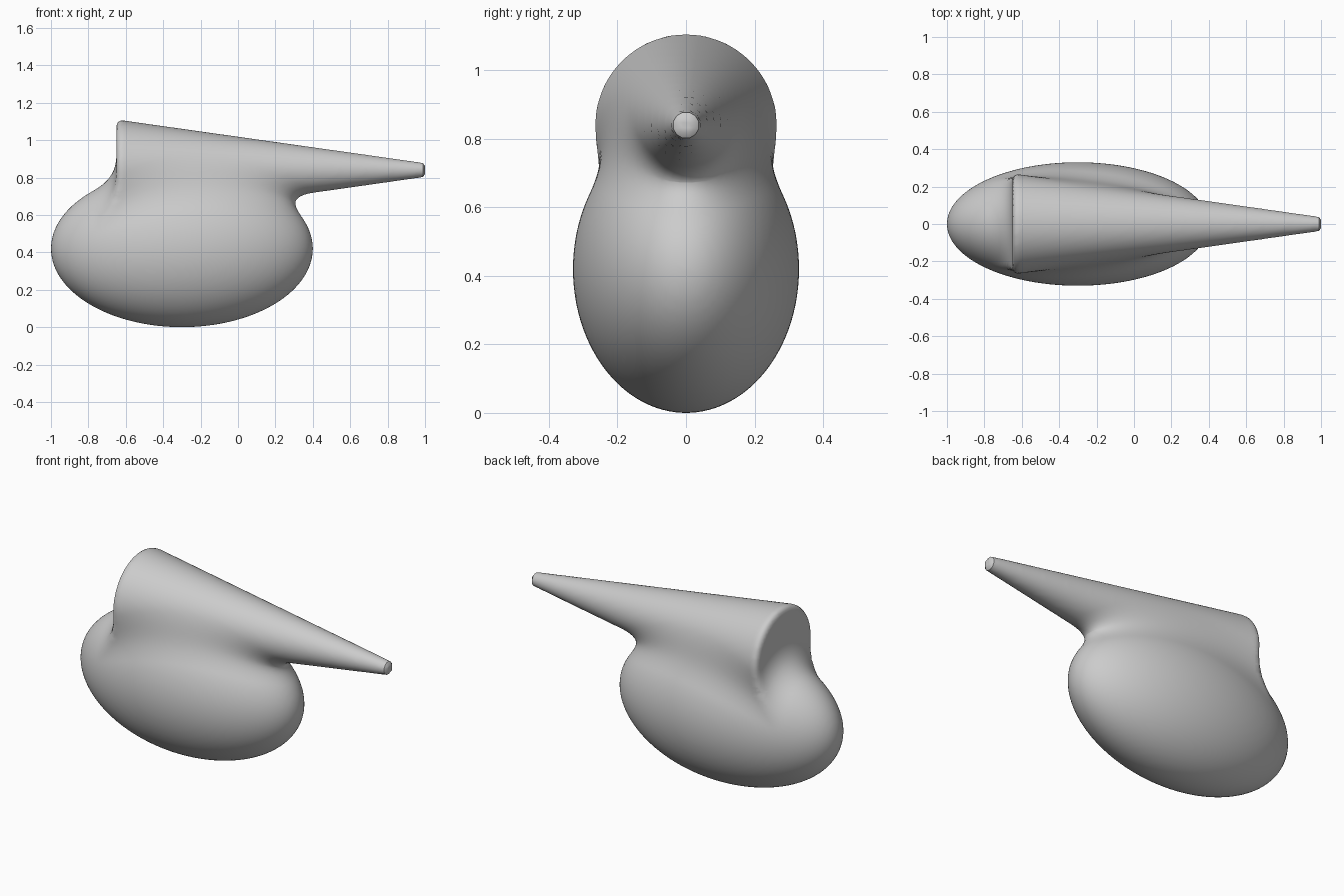
import bpy
import bmesh
import math
from mathutils import Matrix, Vector

cube = bpy.data.objects.get("Cube")
if cube:
    bpy.data.objects.remove(cube, do_unlink=True)

# Main dimensions
BODY_CENTRE = Vector((-0.3, 0, 0.42))
BODY_RADII = Vector((0.7, 0.33, 0.42))
SPIKE_BACK, SPIKE_TIP, SPIKE_Z = -0.65, 1.0, 0.84
BACK_RADIUS, TIP_RADIUS = 0.27, 0.037
LENGTH = SPIKE_TIP - SPIKE_BACK
SLOPE = (BACK_RADIUS - TIP_RADIUS) / LENGTH
FILLET, RIM = 0.13, 0.04


def soft_min(a, b, k):
    h = max(k - abs(a - b), 0) / k
    return min(a, b) - h * h * k / 4


# Distance fields of the egg-shaped body, the tapered spike and their soft union
def body_distance(p):
    d = p - BODY_CENTRE
    n = Vector([a / r for a, r in zip(d, BODY_RADII)])
    g = Vector([a / r for a, r in zip(n, BODY_RADII)])
    return n.length * (n.length - 1) / max(g.length, 1e-6)


def spike_distance(p):
    radius = BACK_RADIUS - SLOPE * (p.x - SPIKE_BACK)
    side = (math.hypot(p.y, p.z - SPIKE_Z) - radius) / math.hypot(1, SLOPE)
    rounded = -soft_min(-side, p.x - SPIKE_BACK, RIM)
    return max(rounded, p.x - SPIKE_TIP)


def surface(p):
    return soft_min(body_distance(p), spike_distance(p), FILLET)


def settle(p):
    step = 0.001
    for _ in range(3):
        grad = Vector()
        for axis in range(3):
            e = Vector()
            e[axis] = step
            grad[axis] = (surface(p + e) - surface(p - e)) / (2 * step)
        move = grad * (surface(p) / max(grad.length_squared, 0.1))
        if move.length > 0.03:
            move.length = 0.03
        p = p - move
    return p


# Rough body and spike
bm = bmesh.new()
bmesh.ops.create_uvsphere(
    bm, u_segments=48, v_segments=32, radius=1,
    matrix=Matrix.Translation(BODY_CENTRE) @ Matrix.Diagonal((*BODY_RADII, 1)))
middle = Vector(((SPIKE_BACK + SPIKE_TIP) / 2, 0, SPIKE_Z))
bmesh.ops.create_cone(
    bm, cap_ends=True, segments=40, radius1=BACK_RADIUS, radius2=TIP_RADIUS,
    depth=LENGTH,
    matrix=Matrix.Translation(middle) @ Matrix.Rotation(math.pi / 2, 4, 'Y'))
mesh = bpy.data.meshes.new("body_with_spike")
bm.to_mesh(mesh)
bm.free()
obj = bpy.data.objects.new("body_with_spike", mesh)
bpy.context.collection.objects.link(obj)

# Fuse both into one skin
remesh = obj.modifiers.new("fuse", 'REMESH')
remesh.mode = 'VOXEL'
remesh.voxel_size = 0.02
bpy.context.view_layer.update()
graph = bpy.context.evaluated_depsgraph_get()
fused = bpy.data.meshes.new_from_object(obj.evaluated_get(graph))
obj.modifiers.clear()
obj.data = fused
bpy.data.meshes.remove(mesh)
fused.name = "body_with_spike"

# Relax the skin onto the blended shape
bm = bmesh.new()
bm.from_mesh(fused)
for _ in range(3):
    bmesh.ops.smooth_vert(bm, verts=bm.verts, factor=0.5,
                          use_axis_x=True, use_axis_y=True, use_axis_z=True)
    for v in bm.verts:
        v.co = settle(v.co)
bmesh.ops.recalc_face_normals(bm, faces=bm.faces)
bm.to_mesh(fused)
bm.free()

# Plain grey finish
grey = bpy.data.materials.new("light_grey")
grey.use_nodes = True
colour = (0.6, 0.6, 0.6, 1)
grey.diffuse_color = colour
grey.node_tree.nodes["Principled BSDF"].inputs["Base Color"].default_value = colour
fused.materials.clear()
fused.materials.append(grey)

bpy.ops.object.select_all(action='DESELECT')
obj.select_set(True)
bpy.context.view_layer.objects.active = obj
bpy.ops.object.shade_smooth_by_angle(angle=math.radians(40))
